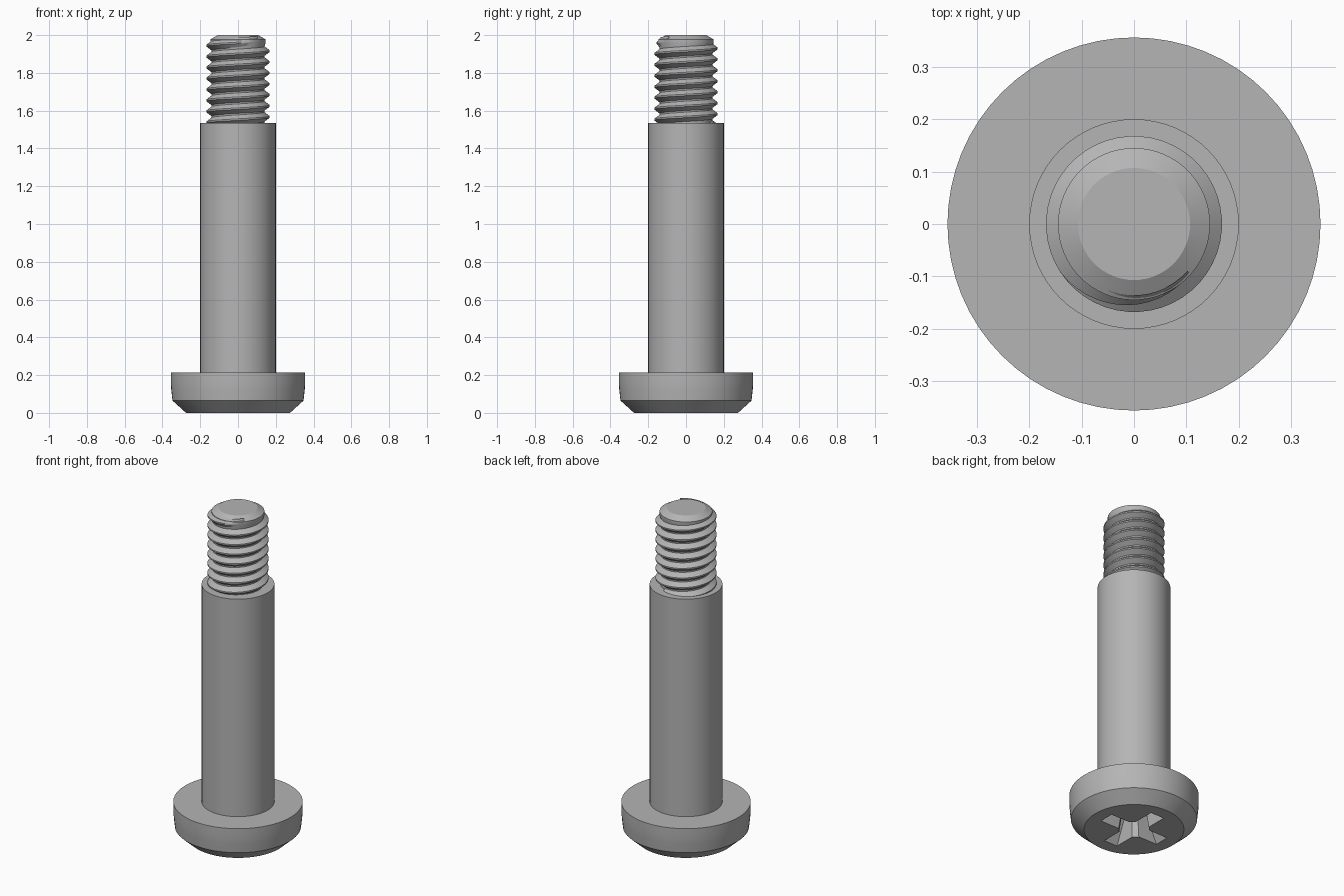
import bpy, bmesh
from math import pi, cos, sin, radians

cube = bpy.data.objects.get("Cube")
if cube:
    bpy.data.objects.remove(cube)

SEGMENTS = 64
steel = bpy.data.materials.new("grey_steel")
steel.use_nodes = True
GREY = (0.46, 0.46, 0.46, 1)
steel.diffuse_color = GREY
steel.node_tree.nodes["Principled BSDF"].inputs["Base Color"].default_value = GREY


def finish(name, bm):
    """Turn a bmesh into a named, coloured object."""
    bmesh.ops.recalc_face_normals(bm, faces=bm.faces)
    mesh = bpy.data.meshes.new(name)
    bm.to_mesh(mesh)
    bm.free()
    mesh.materials.append(steel)
    obj = bpy.data.objects.new(name, mesh)
    bpy.context.collection.objects.link(obj)
    return obj


def activate(obj):
    bpy.ops.object.select_all(action='DESELECT')
    obj.select_set(True)
    bpy.context.view_layer.objects.active = obj


def smooth(obj):
    activate(obj)
    bpy.ops.object.shade_smooth_by_angle(angle=radians(25))


def loft(name, rings):
    """Skin a list of equal-length point rings and cap both ends."""
    bm = bmesh.new()
    loops = [[bm.verts.new(p) for p in ring] for ring in rings]
    n = len(loops[0])
    for a, b in zip(loops, loops[1:]):
        for i in range(n):
            j = (i + 1) % n
            bm.faces.new((a[i], a[j], b[j], b[i]))
    bm.faces.new(loops[0])
    bm.faces.new(loops[-1])
    return finish(name, bm)


def turned(name, profile):
    """Lathe a (radius, height) profile about the z axis."""
    angles = [2 * pi * i / SEGMENTS for i in range(SEGMENTS)]
    return loft(name, [[(r * cos(a), r * sin(a), z) for a in angles]
                       for r, z in profile])


# Turned body
head = turned("head", [(0.275, 0), (0.347, 0.065), (0.353, 0.12),
                       (0.356, 0.16), (0.356, 0.215)])
shank = turned("shank", [(0.2, 0.21), (0.2, 1.535)])
core = turned("thread_core", [(0.14, 1.53), (0.14, 1.94), (0.145, 1.955),
                              (0.145, 1.978), (0.107, 2.0)])


# Tapered cross recess in the underside of the head
def cross(length, width, z):
    inner = width * 1.6
    quarter = [(length, -width), (length, width), (inner, width), (width, inner)]
    points = []
    for k in range(4):
        c, s = round(cos(k * pi / 2)), round(sin(k * pi / 2))
        points += [(x * c - y * s, x * s + y * c, z) for x, y in quarter]
    return points


cutter = loft("recess_cutter", [cross(0.205, 0.046, -0.01),
                                cross(0.105, 0.032, 0.17)])
cutter.hide_render = True
cut = head.modifiers.new("recess", 'BOOLEAN')
cut.operation = 'DIFFERENCE'
cut.solver = 'EXACT'
cut.object = cutter
activate(head)
bpy.ops.object.modifier_apply(modifier=cut.name)
bpy.data.objects.remove(cutter)

# Right-hand helical thread that fades out below the tip
PITCH, ROOT, CREST = 0.058, 0.136, 0.168
STEPS = 48
fade_start, fade_end = radians(215), radians(323)
angle = fade_end - 2 * pi * 7.7
step = 2 * pi / STEPS
sections = []
while angle <= fade_end:
    fade = max(0, (angle - fade_start) / (fade_end - fade_start))
    crest = CREST - fade * (CREST - 0.141)
    z = 1.95 + PITCH * (angle - fade_start) / (2 * pi)
    sections.append([(r * cos(angle), r * sin(angle), z + dz) for r, dz in
                     [(ROOT, -0.028), (crest, -0.004),
                      (crest, 0.004), (ROOT, 0.028)]])
    angle += step
thread = loft("thread", sections)

for part in (head, shank, core, thread):
    smooth(part)
